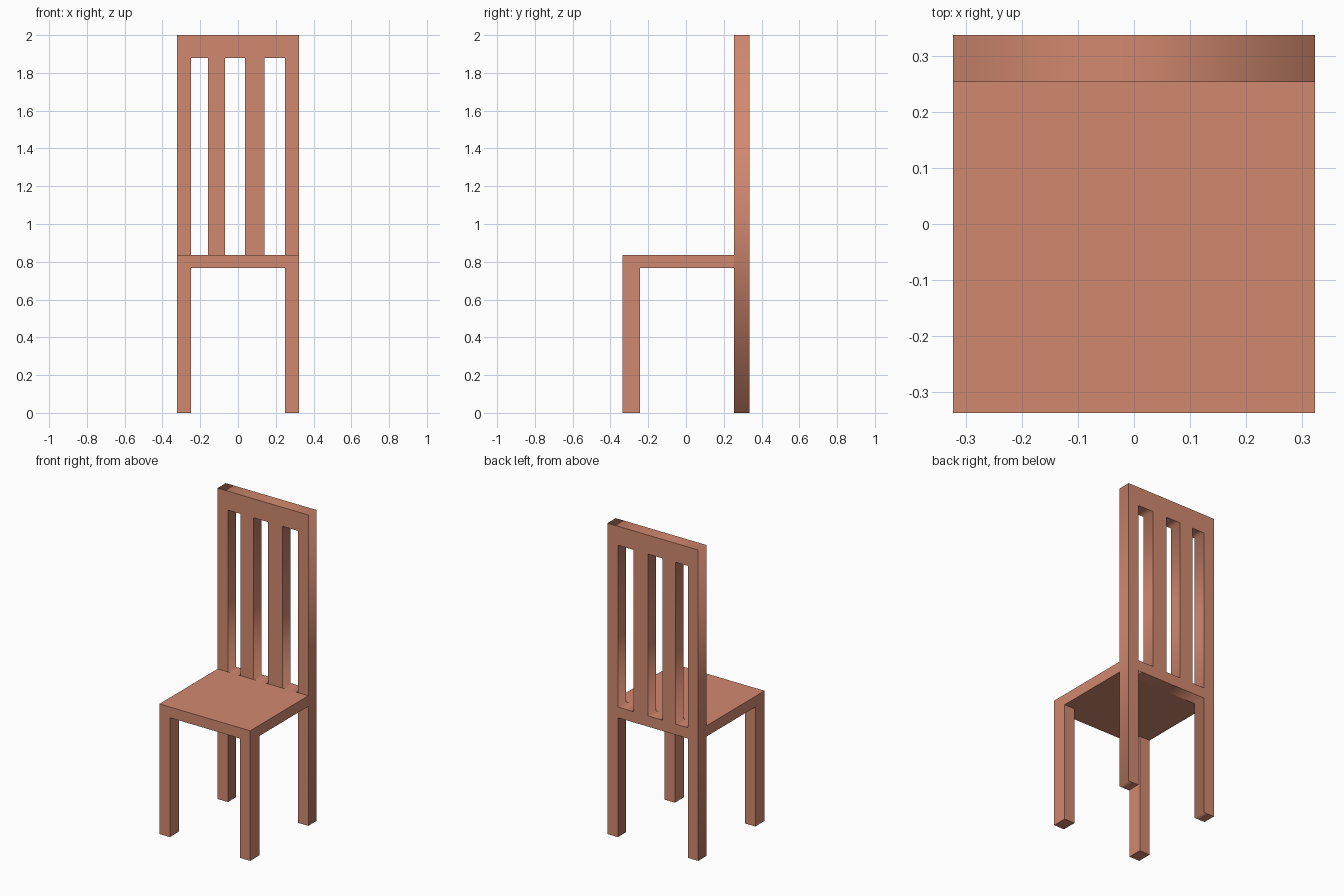
import bpy, bmesh
from math import pi

if "Cube" in bpy.data.objects:
    bpy.data.objects.remove(bpy.data.objects["Cube"])

X, XI = 0.323, 0.249          # outer and inner x of the legs
Y, FRONT_IN, BACK_IN = 0.337, -0.243, 0.253
SEAT_LOW, SEAT_TOP, RAIL_LOW, TOP = 0.768, 0.837, 1.878, 2.0

wood = bpy.data.materials.new("wood")
wood.diffuse_color = (0.64, 0.25, 0.16, 1)
wood.use_nodes = True
wood.node_tree.nodes["Principled BSDF"].inputs["Base Color"].default_value = wood.diffuse_color


def box(name, x, y, z, open_side=None):
    """Box from (min, max) ranges; open_side is the direction of a hidden joint face."""
    bm = bmesh.new()
    bmesh.ops.create_cube(bm, size=1)
    if open_side:
        hidden = [f for f in bm.faces
                  if sum(a * b for a, b in zip(f.normal, open_side)) > 0.9]
        bmesh.ops.delete(bm, geom=hidden, context='FACES')
    for v in bm.verts:
        v.co = [(lo + hi) / 2 + c * (hi - lo) for c, (lo, hi) in zip(v.co, (x, y, z))]
    mesh = bpy.data.meshes.new(name)
    bm.to_mesh(mesh)
    bm.free()
    mesh.materials.append(wood)
    obj = bpy.data.objects.new(name, mesh)
    bpy.context.collection.objects.link(obj)
    return obj


# Seat, its rear face joined to the back frame
box("seat", (-X, X), (-Y, BACK_IN), (SEAT_LOW, SEAT_TOP), (0, 1, 0))

# Front legs
for side, x in (("left", (-X, -XI)), ("right", (XI, X))):
    box("front_leg_" + side, x, (-Y, FRONT_IN), (0, SEAT_LOW), (0, 0, 1))

# Back frame: rear legs, slats and top rail cut from one flat outline with three gaps
outline = [(-X, 0), (-XI, 0), (-XI, SEAT_LOW), (XI, SEAT_LOW),
           (XI, 0), (X, 0), (X, TOP), (-X, TOP)]
gaps = [(-XI, -0.16), (-0.068, 0.036), (0.139, XI)]
loops = [outline] + [[(a, SEAT_TOP), (b, SEAT_TOP), (b, RAIL_LOW), (a, RAIL_LOW)]
                     for a, b in gaps]
curve = bpy.data.curves.new("back_frame", 'CURVE')
curve.dimensions = '2D'
curve.fill_mode = 'BOTH'
curve.extrude = (Y - BACK_IN) / 2
for loop in loops:
    s = curve.splines.new('POLY')
    s.points.add(len(loop) - 1)
    for p, (px, pz) in zip(s.points, loop):
        p.co = (px, pz, 0, 1)
    s.use_cyclic_u = True
curve.materials.append(wood)
frame = bpy.data.objects.new("back_frame", curve)
frame.rotation_euler = (pi / 2, 0, 0)
frame.location.y = (Y + BACK_IN) / 2
bpy.context.collection.objects.link(frame)
bpy.context.view_layer.objects.active = frame
frame.select_set(True)
bpy.ops.object.convert(target='MESH')
